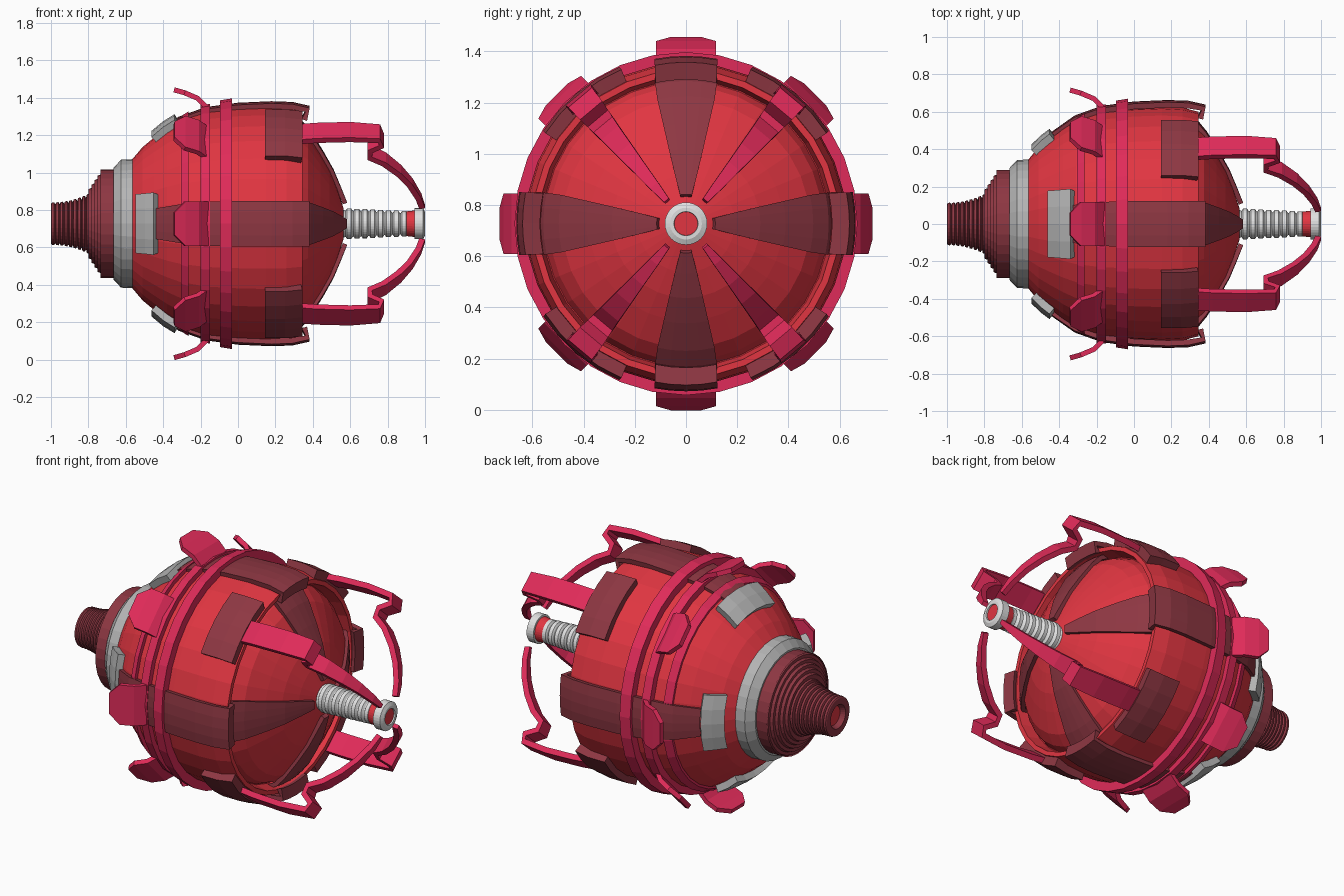
import bpy, bmesh, math

if "Cube" in bpy.data.objects:
    bpy.data.objects.remove(bpy.data.objects["Cube"])

AXIS_Z = 0.727      # everything is turned around a horizontal x axis at this height
SEGS = 32


def material(name, rgb):
    m = bpy.data.materials.new(name)
    m.diffuse_color = (*rgb, 1)
    m.use_nodes = True
    m.node_tree.nodes["Principled BSDF"].inputs["Base Color"].default_value = m.diffuse_color
    return m


RED = material("red", (0.75, 0.036, 0.053))
CRIMSON = material("crimson", (0.74, 0.024, 0.10))
MAROON = material("maroon", (0.27, 0.038, 0.055))
GREY = material("grey", (0.46, 0.46, 0.46))
PALE = material("pale_grey", (0.74, 0.74, 0.74))


def finish(name, bm, mat):
    bmesh.ops.remove_doubles(bm, verts=bm.verts, dist=1e-5)
    bmesh.ops.recalc_face_normals(bm, faces=bm.faces)
    me = bpy.data.meshes.new(name)
    bm.to_mesh(me)
    bm.free()
    me.materials.append(mat)
    ob = bpy.data.objects.new(name, me)
    bpy.context.collection.objects.link(ob)
    return ob


def place(x, r, side, ang):
    """Point at axial x, radius r along direction ang, shifted sideways."""
    c, s = math.cos(ang), math.sin(ang)
    return (x, r * c - side * s, AXIS_Z + r * s + side * c)


def lathe(name, profile, mat, closed=False):
    """Turn an (x, radius) profile around the long axis."""
    bm = bmesh.new()
    rings = [[bm.verts.new(place(x, r, 0, 2 * math.pi * k / SEGS)) for k in range(SEGS)]
             for x, r in profile]
    pairs = list(zip(rings, rings[1:]))
    if closed:
        pairs.append((rings[-1], rings[0]))
    for a, b in pairs:
        for k in range(SEGS):
            j = (k + 1) % SEGS
            bm.faces.new((a[k], a[j], b[j], b[k]))
    return finish(name, bm, mat)


def strip(name, path, thick, deg, mat, n=4, flat=False):
    """Thick strip along an (x, radius, half width) path, in direction deg."""
    bm = bmesh.new()
    ang = math.radians(deg)
    layers = []
    for sign in (0.5, -0.5):
        grid = []
        for i, (x, r, w) in enumerate(path):
            p, q = path[max(i - 1, 0)], path[min(i + 1, len(path) - 1)]
            tx, tr = q[0] - p[0], q[1] - p[1]
            d = math.hypot(tx, tr)
            px, pr = x - tr / d * thick * sign, r + tx / d * thick * sign
            row = []
            for k in range(n + 1):
                t = 2 * k / n - 1
                if flat:
                    co = place(px, pr, w * t, ang)
                else:
                    co = place(px, pr, 0, ang + t * math.asin(w / r))
                row.append(bm.verts.new(co))
            grid.append(row)
        layers.append(grid)
    top, low = layers
    for g in layers:
        for a, b in zip(g, g[1:]):
            for k in range(n):
                bm.faces.new((a[k], a[k + 1], b[k + 1], b[k]))
    for i in range(len(path) - 1):              # long edges
        for k in (0, n):
            bm.faces.new((top[i][k], top[i + 1][k], low[i + 1][k], low[i][k]))
    for i in (0, -1):                           # ends
        for k in range(n):
            bm.faces.new((top[i][k], top[i][k + 1], low[i][k + 1], low[i][k]))
    return finish(name, bm, mat)


# Main shell with open rim, and the dome set inside it
lathe("shell", [(-0.60, 0), (-0.60, 0.31), (-0.565, 0.345), (-0.51, 0.41), (-0.45, 0.46),
                (-0.38, 0.515), (-0.31, 0.56), (-0.17, 0.605), (0, 0.622), (0.15, 0.628),
                (0.26, 0.622), (0.345, 0.60), (0.345, 0.575), (0.27, 0.56), (0.27, 0)], RED)
lathe("dome", [(0.26, 0.56), (0.32, 0.535), (0.375, 0.485), (0.44, 0.38), (0.49, 0.29),
               (0.53, 0.19), (0.565, 0.08), (0.57, 0)], RED)

# Ribbed nozzle, stepped collar and grey collar ring
prof = [(-0.965, 0.0), (-0.965, 0.055), (-1.0, 0.07), (-1.0, 0.105)]
for i in range(9):
    x, r = -1 + i * 0.0235, 0.112 + 0.045 * (i / 8) ** 2
    prof += [(x + 0.004, r), (x + 0.016, r + 0.003), (x + 0.0235, r - 0.008)]
for i in range(5):
    x, r = -0.80 + i * 0.016, 0.185 + i * 0.024
    prof += [(x, r), (x + 0.016, r + 0.006)]
prof += [(-0.735, 0.29), (-0.65, 0.29), (-0.65, 0)]
lathe("nozzle", prof, MAROON)
lathe("nozzle_core", [(-0.972, 0), (-0.972, 0.057), (-0.96, 0.057)], RED)
lathe("collar_ring", [(-0.665, 0.28), (-0.665, 0.30), (-0.625, 0.342), (-0.563, 0.345),
                      (-0.563, 0.28)], GREY, closed=True)

# Ribbed front shaft with red neck and end cap
prof = [(0.55, 0), (0.55, 0.08)]
for i in range(8):
    x, r = 0.575 + i * 0.042, 0.082 - i * 0.002
    prof += [(x, r - 0.012), (x + 0.008, r), (x + 0.03, r), (x + 0.038, r - 0.012)]
prof += [(0.91, 0.055), (0.91, 0)]
lathe("shaft", prof, PALE)
lathe("shaft_neck", [(0.90, 0.03), (0.90, 0.066), (0.955, 0.072), (0.955, 0.03)], RED, closed=True)
lathe("shaft_cap", [(0.945, 0.03), (0.945, 0.083), (0.99, 0.083), (1.0, 0.062), (1.0, 0.047),
                    (0.985, 0.045), (0.985, 0.03)], PALE, closed=True)
lathe("shaft_tip", [(0.95, 0), (0.95, 0.046), (0.992, 0.046), (0.992, 0)], RED)

# Hoops around the shell
for name, x0, x1, r0, r1 in (("rear_hoop", -0.305, -0.265, 0.575, 0.60),
                             ("flap_hoop", -0.20, -0.15, 0.635, 0.64),
                             ("middle_hoop", -0.095, -0.032, 0.66, 0.67)):
    lathe(name, [(x0, 0.55), (x0, r0), (x1, r1), (x1, 0.55)], CRIMSON, closed=True)

BAND = [(-0.43, 0.482, 0.08), (-0.31, 0.567, 0.10), (-0.17, 0.617, 0.115), (0, 0.640, 0.12),
        (0.18, 0.648, 0.12), (0.29, 0.644, 0.12), (0.372, 0.628, 0.12), (0.355, 0.575, 0.12)]
PETAL = [(0.28, 0.575, 0.12), (0.33, 0.548, 0.118), (0.378, 0.49, 0.11), (0.445, 0.383, 0.086),
         (0.50, 0.285, 0.064), (0.54, 0.19, 0.042), (0.572, 0.11, 0.022)]
FLAP = [(-0.16, 0.56, 0.118), (-0.17, 0.625, 0.118), (-0.215, 0.67, 0.118),
        (-0.285, 0.700, 0.118), (-0.342, 0.716, 0.06)]
ARM = [(0.30, 0.622, 0.065), (0.42, 0.634, 0.065), (0.60, 0.640, 0.065), (0.755, 0.628, 0.06),
       (0.768, 0.585, 0.057), (0.705, 0.545, 0.052), (0.705, 0.495, 0.048), (0.78, 0.45, 0.043),
       (0.86, 0.37, 0.036), (0.92, 0.285, 0.028), (0.965, 0.19, 0.02), (0.985, 0.115, 0.012)]

# Bands, petals and grey plates along the four main directions
for i in range(4):
    deg = 90 * i
    drop = 0.008 if i % 2 else 0
    strip(f"band_{i}", [(x, r - drop, w) for x, r, w in BAND], 0.03, deg, MAROON)
    strip(f"petal_{i}", PETAL, 0.025, deg, MAROON)
    if i % 2:       # top and bottom plates
        plate = [(-0.445, 0.475, 0.17), (-0.385, 0.525, 0.175), (-0.325, 0.562, 0.18)]
    else:           # side plates sit further back
        plate = [(-0.53, 0.405, 0.15), (-0.48, 0.453, 0.155), (-0.435, 0.487, 0.16)]
    strip(f"grey_plate_{i}", plate, 0.055, deg, GREY)

# Raised blocks and hooked arms near the diagonals, slightly closer to the vertical
for i, deg in enumerate((50, 130, 230, 310)):
    block = [(0.145, 0.635, 0.185), (0.25, 0.635, 0.185), (0.34, 0.623, 0.185)]
    strip(f"block_{i}", block, 0.06, deg, MAROON)
    strip(f"arm_{i}", ARM, 0.032, deg, CRIMSON, n=1, flat=True)

# Eight flared flaps
for i in range(8):
    drop = 0.015 if i % 2 else 0
    strip(f"flap_{i}", [(x, r - drop, w) for x, r, w in FLAP], 0.027, 45 * i, CRIMSON,
          n=1, flat=True)
